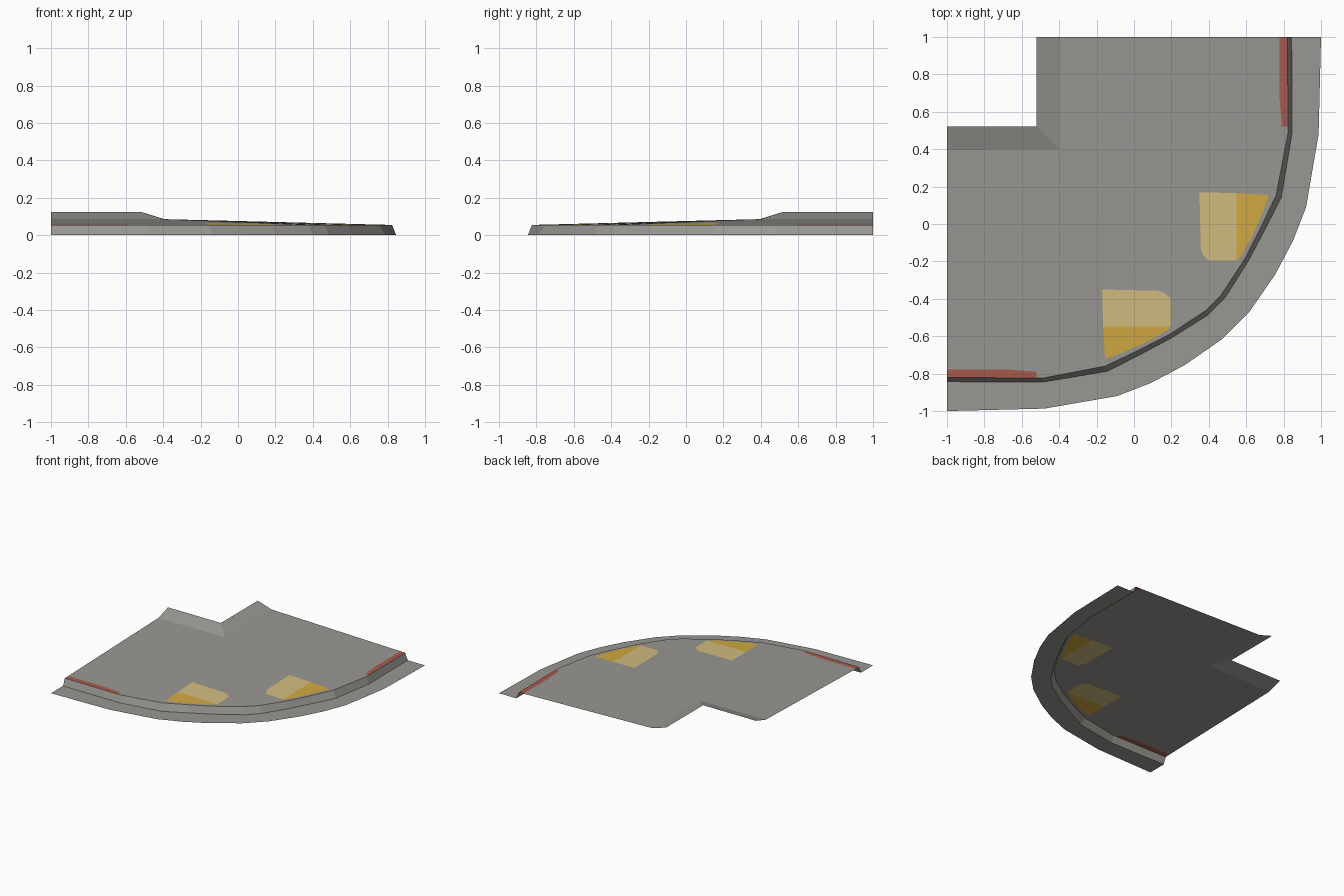
import bpy, bmesh
from mathutils import Vector

if "Cube" in bpy.data.objects:
    bpy.data.objects.remove(bpy.data.objects["Cube"])


def material(name, rgb):
    m = bpy.data.materials.new(name)
    m.diffuse_color = (*rgb, 1)
    m.use_nodes = True
    m.node_tree.nodes["Principled BSDF"].inputs["Base Color"].default_value = m.diffuse_color
    return m


MATS = [material("warm grey", (0.32, 0.31, 0.29)),
        material("pale yellow", (0.64, 0.51, 0.215)),
        material("deep yellow", (0.64, 0.40, 0.055)),
        material("brick red", (0.39, 0.105, 0.075))]


def flip(p):
    # mirror across the diagonal symmetry line of the corner
    return (-p[1], -p[0])


def whole(half):
    return half + [flip(p) for p in reversed(half)]


# Curves running round the corner (half of each, the rest mirrored)
TOP = whole([(-1, -.82), (-.49, -.824), (-.155, -.76), (.02, -.677), (.19, -.59), (.38, -.465)])
FOOT = whole([(-1, -.843), (-.49, -.846), (-.14, -.787), (.03, -.70), (.2, -.61), (.395, -.487)])
RIM = whole([(-1, -1), (-.48, -.987), (-.09, -.92), (.09, -.85), (.27, -.755), (.475, -.613)])
Z_TOP, Z_FOLD, Z_HIGH = 0.055, 0.086, 0.125


def make_object(name, bm):
    bm.normal_update()
    for f in bm.faces:
        if f.normal.z < 0:
            f.normal_flip()
    me = bpy.data.meshes.new(name)
    bm.to_mesh(me)
    bm.free()
    for m in MATS:
        me.materials.append(m)
    ob = bpy.data.objects.new(name, me)
    bpy.context.collection.objects.link(ob)
    return ob


def strip(name, a, za, b, zb):
    bm = bmesh.new()
    va = [bm.verts.new((*p, za)) for p in a]
    vb = [bm.verts.new((*p, zb)) for p in b]
    for i in range(len(a) - 1):
        bm.faces.new((va[i], va[i + 1], vb[i + 1], vb[i]))
    return make_object(name, bm)


def paint(bm, poly, index):
    # cut a convex outline into the floor and colour the faces inside it
    pts = [Vector((*p, 0)) for p in poly]
    mid = sum(pts, Vector()) / len(pts)
    inside = list(bm.faces)
    for a, b in zip(pts, pts[1:] + pts[:1]):
        n = Vector((b.y - a.y, a.x - b.x, 0)).normalized()
        if n.dot(mid - a) > 0:
            n = -n
        if not inside:
            return
        geom = set(inside)
        for f in inside:
            geom.update(f.edges)
            geom.update(f.verts)
        res = bmesh.ops.bisect_plane(bm, geom=list(geom), dist=1e-5, plane_co=a, plane_no=n)
        faces = set(f for f in inside if f.is_valid)
        faces.update(g for g in res["geom"] if isinstance(g, bmesh.types.BMFace))
        inside = [f for f in faces if n.dot(f.calc_center_median() - a) < 0]
    for f in inside:
        f.material_index = index


# Sloping floor: two straight arms and a fan round the bend
bm = bmesh.new()
edge = [bm.verts.new((*p, Z_TOP)) for p in TOP]
hub = bm.verts.new((-.4, .4, Z_FOLD))
end_a = bm.verts.new((-1, .395, Z_FOLD))
end_b = bm.verts.new((-.395, 1, Z_FOLD))
bm.faces.new((end_a, edge[0], edge[1], hub))
bm.faces.new((hub, edge[-2], edge[-1], end_b))
for i in range(1, len(edge) - 2):
    bm.faces.new((hub, edge[i], edge[i + 1]))
bmesh.ops.triangulate(bm, faces=bm.faces[:])

# Painted patches, each one mirrored to the other arm
PATCHES = [
    ([(-.17, -.35), (.13, -.357), (.165, -.37), (.195, -.395), (.195, -.547), (-.165, -.547)], 1),
    ([(-.165, -.547), (.195, -.547), (.18, -.567), (.06, -.635), (-.07, -.692), (-.155, -.72)], 2),
    ([(-1.1, -.777), (-.69, -.777), (-.52, -.79), (-.52, -.9), (-1.1, -.9)], 3)]
for poly, index in PATCHES:
    paint(bm, poly, index)
    paint(bm, [flip(p) for p in poly], index)
make_object("floor", bm)

# Steeper raised lip along the inner corner
strip("inner_lip", [(-1, .395), (-.4, .4), (-.395, 1)], Z_FOLD,
      [(-1, .52), (-.52, .52), (-.52, 1)], Z_HIGH)

# Kerb wall and flat apron round the outside
strip("kerb_wall", TOP, Z_TOP, FOOT, 0)
strip("apron", FOOT, 0, RIM, 0)
